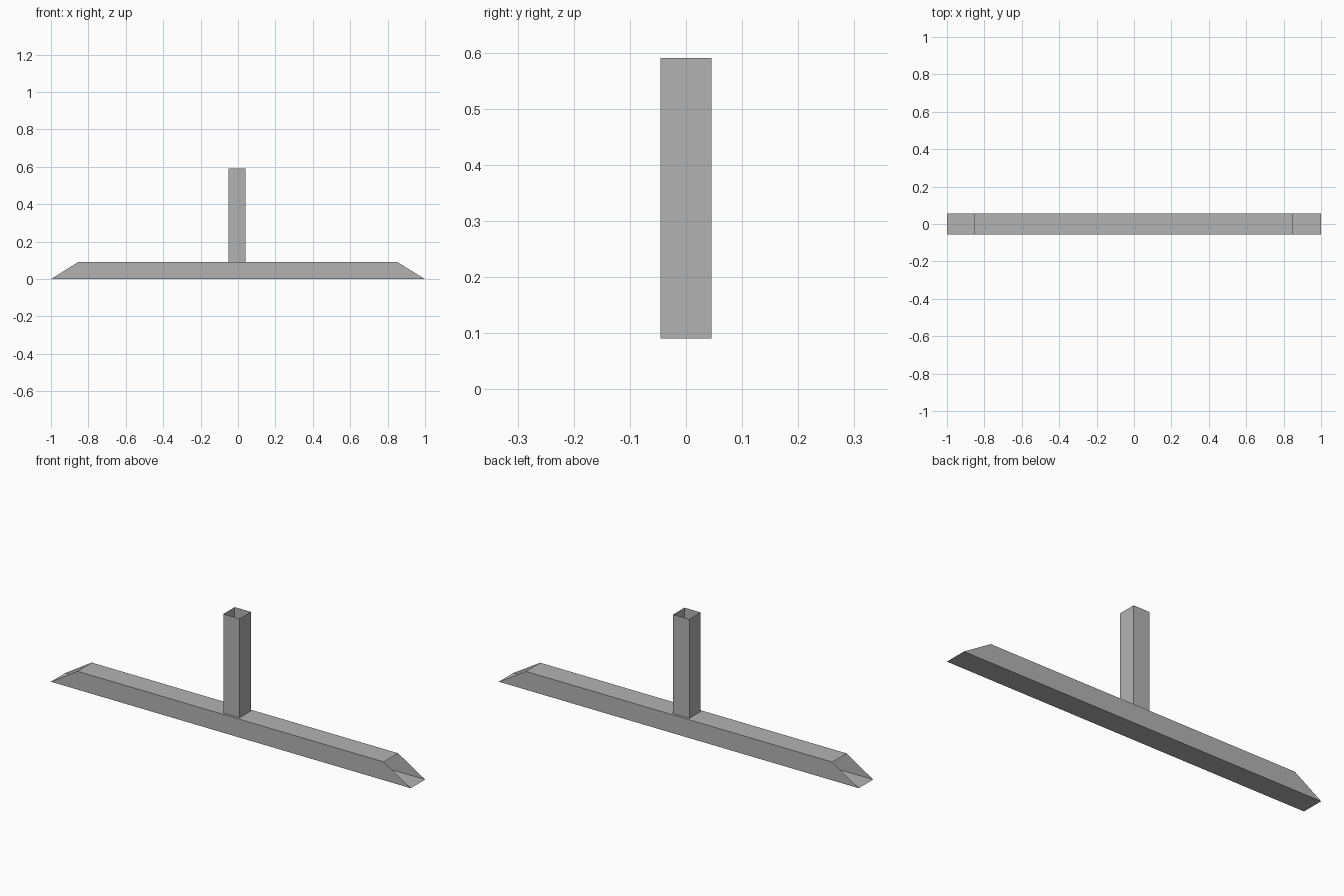
import bpy

# Remove the default cube
cube = bpy.data.objects.get("Cube")
if cube:
    bpy.data.objects.remove(cube, do_unlink=True)

# Single plain grey finish
grey = bpy.data.materials.new("plain_grey")
grey.use_nodes = True
colour = (0.45, 0.45, 0.45, 1)
grey.diffuse_color = colour
grey.node_tree.nodes["Principled BSDF"].inputs["Base Color"].default_value = colour


def open_tube(name, start, end):
    """Thin-walled tube: quads joining two matching end loops, both ends open."""
    n = len(start)
    faces = [(i, (i + 1) % n, n + (i + 1) % n, n + i) for i in range(n)]
    mesh = bpy.data.meshes.new(name)
    mesh.from_pydata(start + end, [], faces)
    mesh.materials.append(grey)
    obj = bpy.data.objects.new(name, mesh)
    bpy.context.collection.objects.link(obj)
    return obj


# Foot bar: square tube along x with mitred open ends
half, height = 0.057, 0.092


def mitred_end(low_x, high_x):
    return [(low_x, -half, 0), (low_x, half, 0),
            (high_x, half, height), (high_x, -half, height)]


open_tube("foot_bar", mitred_end(1, 0.85), mitred_end(-1, -0.853))

# Upright post: square tube standing on the bar, open at the top
side, centre_x = 0.045, -0.005


def square(z):
    return [(centre_x + sx * side, sy * side, z)
            for sx, sy in ((-1, -1), (1, -1), (1, 1), (-1, 1))]


open_tube("upright_post", square(0.09), square(0.59))
